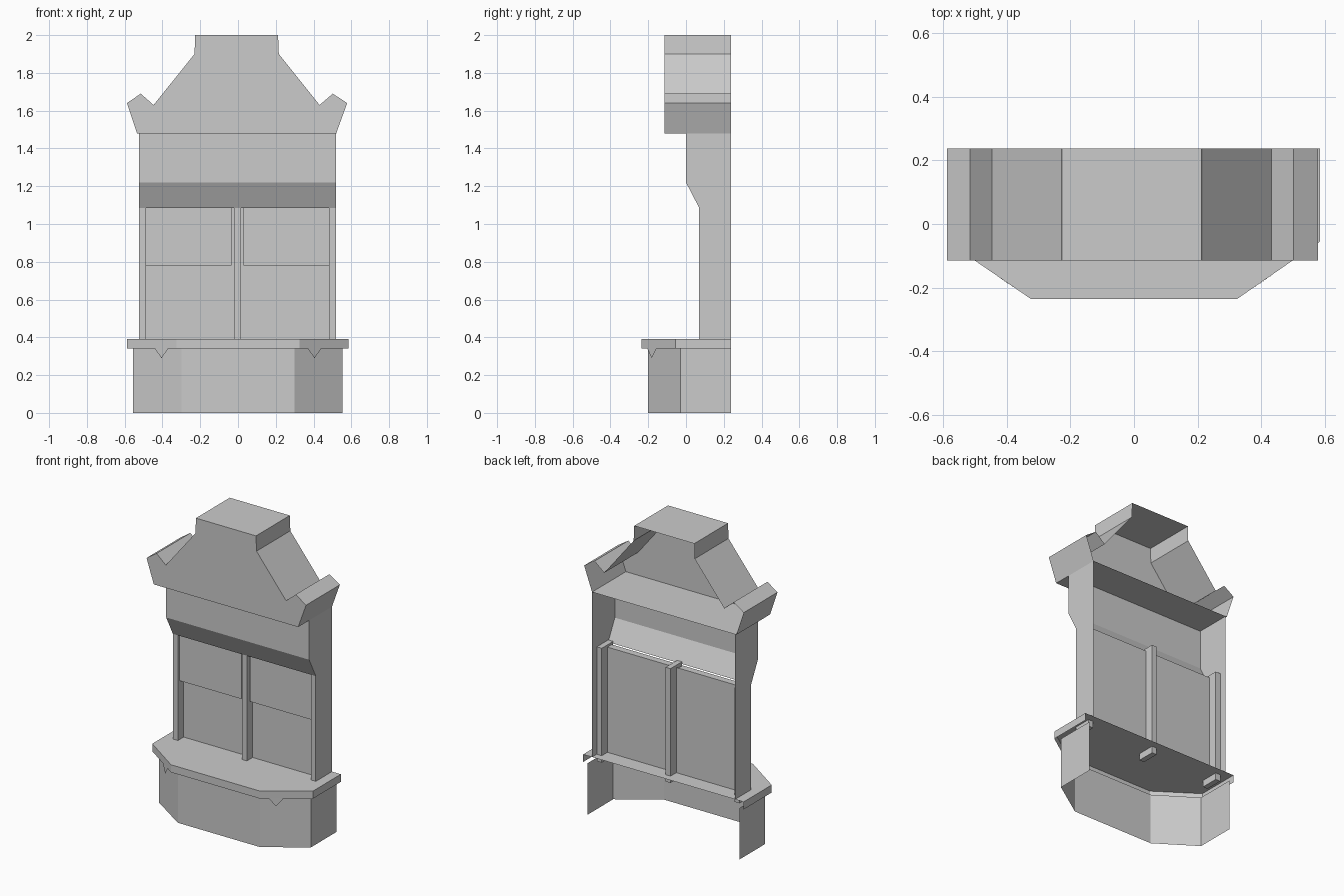
import bpy, bmesh
from math import radians
from mathutils import Matrix

if "Cube" in bpy.data.objects:
    bpy.data.objects.remove(bpy.data.objects["Cube"])


def prism(name, pts, place, a, b, cap_a=True, cap_b=True, skip=()):
    """Sweep a 2D outline from depth a to b; skip lists outline edges left open."""
    bm = bmesh.new()
    va = [bm.verts.new(place(u, v, a)) for u, v in pts]
    vb = [bm.verts.new(place(u, v, b)) for u, v in pts]
    n = len(pts)
    for i in range(n):
        if i not in skip:
            j = (i + 1) % n
            bm.faces.new((va[i], va[j], vb[j], vb[i]))
    if cap_a:
        bm.faces.new(va[::-1])
    if cap_b:
        bm.faces.new(vb)
    bm.verts.index_update()
    bmesh.ops.recalc_face_normals(bm, faces=bm.faces)
    me = bpy.data.meshes.new(name)
    bm.to_mesh(me)
    bm.free()
    ob = bpy.data.objects.new(name, me)
    bpy.context.collection.objects.link(ob)
    return ob


def along_y(u, v, d): return (u, d, v)
def along_x(u, v, d): return (d, u, v)
def along_z(u, v, d): return (u, v, d)


def rect(u0, u1, v0, v1):
    return [(u0, v0), (u1, v0), (u1, v1), (u0, v1)]


def face(name, pts):
    me = bpy.data.meshes.new(name)
    me.from_pydata(pts, [], [tuple(range(len(pts)))])
    ob = bpy.data.objects.new(name, me)
    bpy.context.collection.objects.link(ob)
    return ob


BACK = 0.238

# Gabled roof, open at the back
roof = [(-0.535, 1.48), (0.52, 1.48), (0.578, 1.64), (0.502, 1.69), (0.432, 1.63),
        (0.216, 1.90), (0.212, 2.0), (-0.227, 2.0), (-0.23, 1.90), (-0.447, 1.63),
        (-0.515, 1.69), (-0.588, 1.64)]
prism("roof_gable", roof, along_y, -0.115, BACK, cap_b=False)

# Wall shell: side cheeks and the sloped front above the windows
wall = [(0.07, 0.39), (0.07, 1.085), (0.0, 1.22), (0.0, 1.48), (BACK, 1.48), (BACK, 0.39)]
prism("wall_shell", wall, along_x, -0.525, 0.52, skip=(0, 3, 4, 5))

# Window posts
for name, x0, x1 in (("post_left", -0.524, -0.488), ("post_middle", -0.02, 0.016),
                     ("post_right", 0.483, 0.519)):
    prism(name, rect(x0, x1, 0.345, 1.10), along_y, 0.07, 0.19)

# Glass panes, shutters above them, and sheets hung in the windows
for side, x0, x1 in (("left", -0.49, -0.02), ("right", 0.015, 0.485)):
    face("glass_" + side, [(x0, 0.13, 0.39), (x1, 0.13, 0.39),
                           (x1, 0.13, 1.085), (x0, 0.13, 1.085)])
for side, x0, x1 in (("left", -0.488, -0.035), ("right", 0.03, 0.483)):
    prism("shutter_" + side, rect(x0, x1, 0.78, 1.085), along_y, 0.085, 0.13, cap_b=False)
for i, (x0, x1, z0) in enumerate(((-0.37, -0.19, 0.45), (-0.185, -0.05, 0.455),
                                  (0.04, 0.19, 0.44), (0.2, 0.38, 0.452))):
    face(f"window_sheet_{i}", [(x0, 0.127, z0), (x1, 0.127, z0),
                               (x1, 0.127, 0.78), (x0, 0.127, 0.78)])

# Counter: top and rim, open below and behind
counter = [(-0.588, BACK), (-0.588, -0.055), (-0.325, -0.235),
           (0.325, -0.235), (0.585, -0.055), (0.585, BACK)]
prism("counter", counter, along_z, 0.34, 0.39, cap_a=False, skip=(5,))

# Base skirt: open top, bottom and back
base = [(-0.556, BACK), (-0.556, -0.03), (-0.30, -0.2),
        (0.30, -0.2), (0.553, -0.03), (0.553, BACK)]
prism("base_skirt", base, along_z, 0.0, 0.34, cap_a=False, cap_b=False, skip=(5,))

# Pointed corner drops and loose sheets on the counter
for side, s in (("left", -1), ("right", 1)):
    face("counter_drop_" + side, [(s * 0.37, -0.205, 0.34), (s * 0.405, -0.181, 0.29),
                                  (s * 0.44, -0.156, 0.34)])
for i, (x, y) in enumerate(((-0.31, -0.175), (-0.125, -0.195), (0.13, -0.165))):
    sheet = face(f"counter_sheet_{i}", [(0, 0, 0), (0.22, 0, 0), (0.22, 0.15, 0), (0, 0.15, 0)])
    sheet.matrix_world = Matrix.Translation((x, y, 0.392)) @ Matrix.Rotation(radians(24), 4, 'Z')
